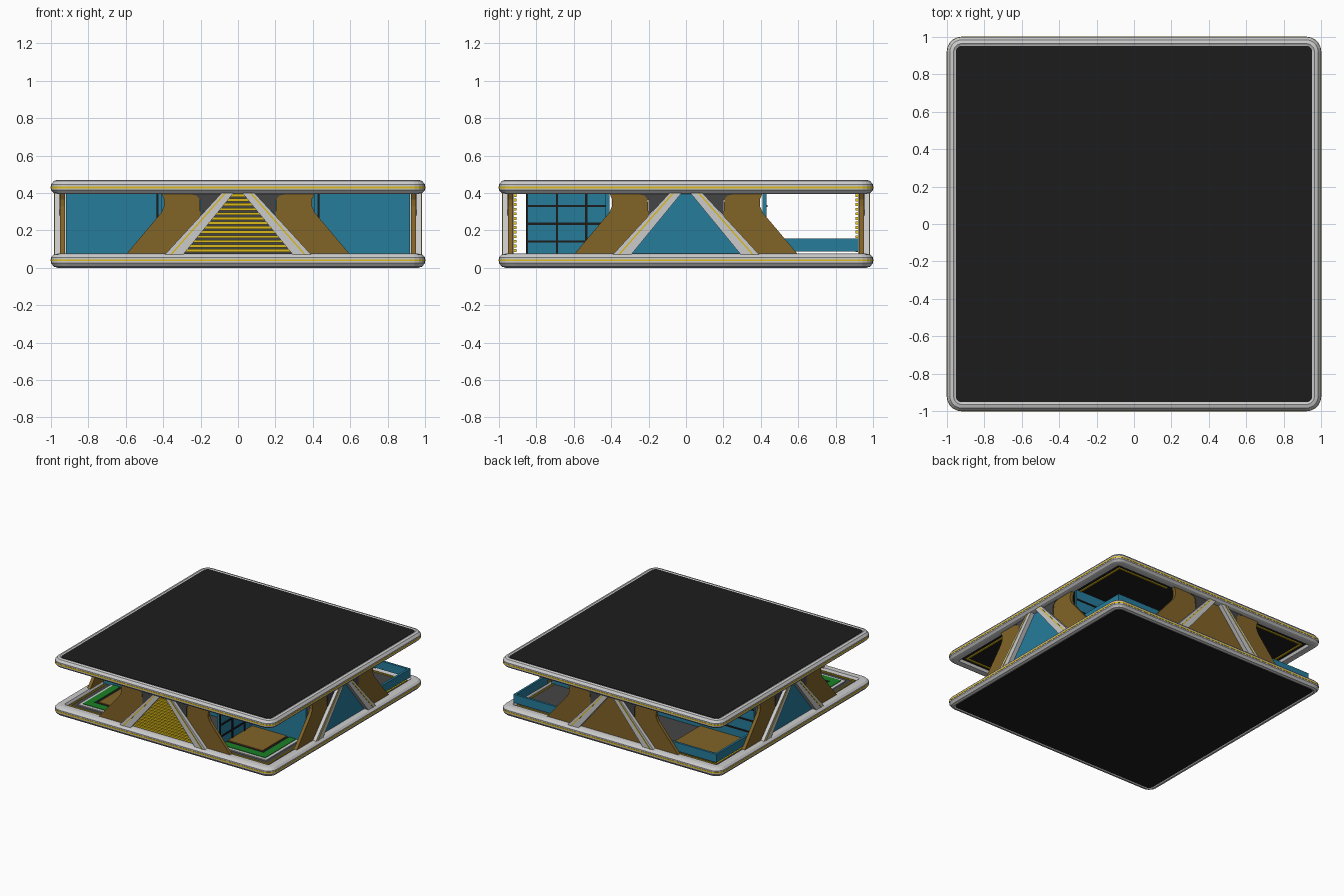
import bpy, bmesh
from math import cos, sin, pi
from mathutils import Matrix

if "Cube" in bpy.data.objects:
    bpy.data.objects.remove(bpy.data.objects["Cube"])


def mat(name, c):
    m = bpy.data.materials.new(name)
    m.diffuse_color = (*c, 1)
    m.use_nodes = True
    m.node_tree.nodes["Principled BSDF"].inputs["Base Color"].default_value = m.diffuse_color
    return m


BLUE = mat("blue_glass", (0.02, 0.2, 0.33))
YELLOW = mat("yellow", (0.72, 0.5, 0.01))
BROWN = mat("brown", (0.22, 0.125, 0.02))
GREEN = mat("green", (0.01, 0.22, 0.02))
DARK = mat("black", (0.012, 0.012, 0.012))
STEEL = mat("dark_steel", (0.06, 0.06, 0.06))


def finish(name, bm, m=None):
    bmesh.ops.recalc_face_normals(bm, faces=bm.faces)
    me = bpy.data.meshes.new(name)
    bm.to_mesh(me)
    bm.free()
    ob = bpy.data.objects.new(name, me)
    bpy.context.collection.objects.link(ob)
    if m:
        me.materials.append(m)
    return ob


def loft(name, rings, m=None, radius=0.08):
    """Stack rounded squares given as (half width, z); both ends capped."""
    bm = bmesh.new()
    loops = []
    for h, z in rings:
        r = max(radius - (1 - h), 0.015)
        loop = []
        for q in range(4):
            cx = (h - r) * (1 if q in (0, 3) else -1)
            cy = (h - r) * (1 if q < 2 else -1)
            for i in range(6):
                a = (q + i / 5) * pi / 2
                loop.append(bm.verts.new((cx + r * cos(a), cy + r * sin(a), z)))
        loops.append(loop)
    n = len(loops[0])
    for a, b in zip(loops, loops[1:]):
        for i in range(n):
            bm.faces.new((a[i], a[(i + 1) % n], b[(i + 1) % n], b[i]))
    bm.faces.new(loops[0])
    bm.faces.new(loops[-1])
    return finish(name, bm, m)


def prism(name, pts, y0, y1, m=None, side=0):
    """Extrude an (x, z) outline from y0 to y1, turned to one of four sides."""
    bm = bmesh.new()
    f = bm.faces.new([bm.verts.new((x, y0, z)) for x, z in pts])
    ext = bmesh.ops.extrude_face_region(bm, geom=[f])["geom"]
    bmesh.ops.translate(bm, vec=(0, y1 - y0, 0),
                        verts=[v for v in ext if isinstance(v, bmesh.types.BMVert)])
    bmesh.ops.rotate(bm, verts=bm.verts, matrix=Matrix.Rotation(side * pi / 2, 3, 'Z'))
    return finish(name, bm, m)


def box(name, x, y, z, m=None):
    (x0, x1), (y0, y1), (z0, z1) = sorted(x), sorted(y), sorted(z)
    return prism(name, [(x0, z0), (x1, z0), (x1, z1), (x0, z1)], y0, y1, m)


def corner_l(name, sx, sy, start, r0, r1, z, m):
    """Two strips meeting at a building corner."""
    box(name + "_a", (sx * start, sx * r1), (sy * r0, sy * r1), z, m)
    box(name + "_b", (sx * r0, sx * r1), (sy * start, sy * r0), z, m)


# Floor and roof slabs with dark plates and a yellow band
H = 0.47
SLAB = [(0.955, 0.006), (0.965, 0), (0.985, 0.006), (1, 0.025), (1, 0.055),
        (0.985, 0.07), (0.965, 0.075), (0.93, 0.075), (0.92, 0.055)]
for label, fz in (("floor", lambda z: z), ("roof", lambda z: H - z)):
    loft(label + "_slab", [(h, fz(z)) for h, z in SLAB])
    loft(label + "_outer_plate", [(0.953, fz(0.003)), (0.953, fz(0.01))], DARK)
    loft(label + "_inner_plate", [(0.915, fz(0.05)), (0.915, fz(0.058))],
         DARK if label == "roof" else STEEL)
    loft(label + "_band", [(0.99, fz(0.035)), (1.002, fz(0.035)),
                           (1.002, fz(0.045)), (0.99, fz(0.045))], YELLOW)

# Four sides: A-frame legs, gussets, slanted panels, triangle infill
LEG = [(0.41, 0.05), (0.31, 0.05), (0.015, 0.41), (0, 0.41), (0, 0.43), (0.06, 0.43)]
STRIPE = [(0.372, 0.06), (0.362, 0.06), (0.036, 0.43), (0.046, 0.43)]
GUSSET = [(0.08, 0.4), (0.28, 0.4), (0.22, 0.385), (0.2, 0.36), (0.2, 0.28)]
PANEL = [(0.6, 0.07), (0.41, 0.295), (0.395, 0.33), (0.395, 0.365), (0.41, 0.4),
         (0.18, 0.4), (0.2, 0.385), (0.205, 0.36), (0.2, 0.27), (0.38, 0.07)]
FILL = [(-0.33, 0.06), (0.33, 0.06), (0.03, 0.41), (-0.03, 0.41)]
for side, label in enumerate(("front", "right", "back", "left")):
    for s in (-1, 1):
        def put(part, pts, y0, y1, m=None):
            prism(f"{label}_{part}", [(s * x, z) for x, z in pts], y0, y1, m, side)
        put("truss_leg", LEG, -0.98, -0.92)
        put("leg_stripe", STRIPE, -0.983, -0.975, YELLOW)
        put("gusset", GUSSET, -0.955, -0.925, STEEL)
        put("slanted_panel", PANEL, -0.952, -0.925, BROWN)
    fill = {"front": STEEL, "back": BROWN}.get(label, BLUE)
    prism(label + "_infill", FILL, -0.945, -0.925, fill, side)

# Yellow louvres in the front triangle, with slats inside front and back
for i in range(13):
    z = 0.085 + i * 0.0245
    w0, w1 = [0.325 - (t - 0.06) * 0.857 for t in (z, z + 0.015)]
    slat = [(-w0, z), (w0, z), (w1, z + 0.015), (-w1, z + 0.015)]
    prism("front_louvre", slat, -0.965, -0.905, YELLOW, 0)
    prism("back_louvre", slat, -0.925, -0.905, YELLOW, 2)

# Glass walls of the T-shaped core
ZW = (0.055, 0.415)
for sy in (-1, 1):
    box("cross_wall", (-0.92, 0.92), (sy * 0.41, sy * 0.43), ZW, BLUE)
for sx in (-1, 1):
    box("front_room_wall", (sx * 0.41, sx * 0.43), (-0.855, -0.43), ZW, BLUE)
    for y in (-0.85, -0.69, -0.533):
        box("window_mullion", (sx * 0.425, sx * 0.437), (y - 0.006, y + 0.006), ZW, DARK)
    for z in (0.14, 0.235, 0.33):
        box("window_rail", (sx * 0.425, sx * 0.437), (-0.855, -0.43), (z - 0.006, z + 0.006), DARK)
        box("rear_window_rail", (sx * 0.43, sx * 0.92), (0.425, 0.436), (z - 0.006, z + 0.006), DARK)

# Corner terraces: decks, planting strips, trim lines, glass balustrades
for sx in (-1, 1):
    for sy in (-1, 1):
        corner_l("floor_trim", sx, sy, 0.42, 0.893, 0.903, (0.055, 0.064), YELLOW)
        corner_l("ceiling_trim", sx, sy, 0.42, 0.875, 0.89, (0.405, 0.415), YELLOW)
        if sy < 0:
            box("front_deck", (sx * 0.43, sx * 0.745), (-0.745, -0.43), (0.05, 0.073), BROWN)
            corner_l("inner_kerb", sx, sy, 0.43, 0.745, 0.77, (0.05, 0.066), DARK)
            corner_l("planting_strip", sx, sy, 0.43, 0.77, 0.83, (0.05, 0.07), GREEN)
            corner_l("outer_kerb", sx, sy, 0.43, 0.83, 0.855, (0.05, 0.066), None)
        else:
            corner_l("balustrade", sx, sy, 0.5, 0.905, 0.923, (0.088, 0.157), BLUE)
            if sx < 0:
                box("rear_deck", (-0.88, -0.43), (0.43, 0.88), (0.05, 0.073), BROWN)
